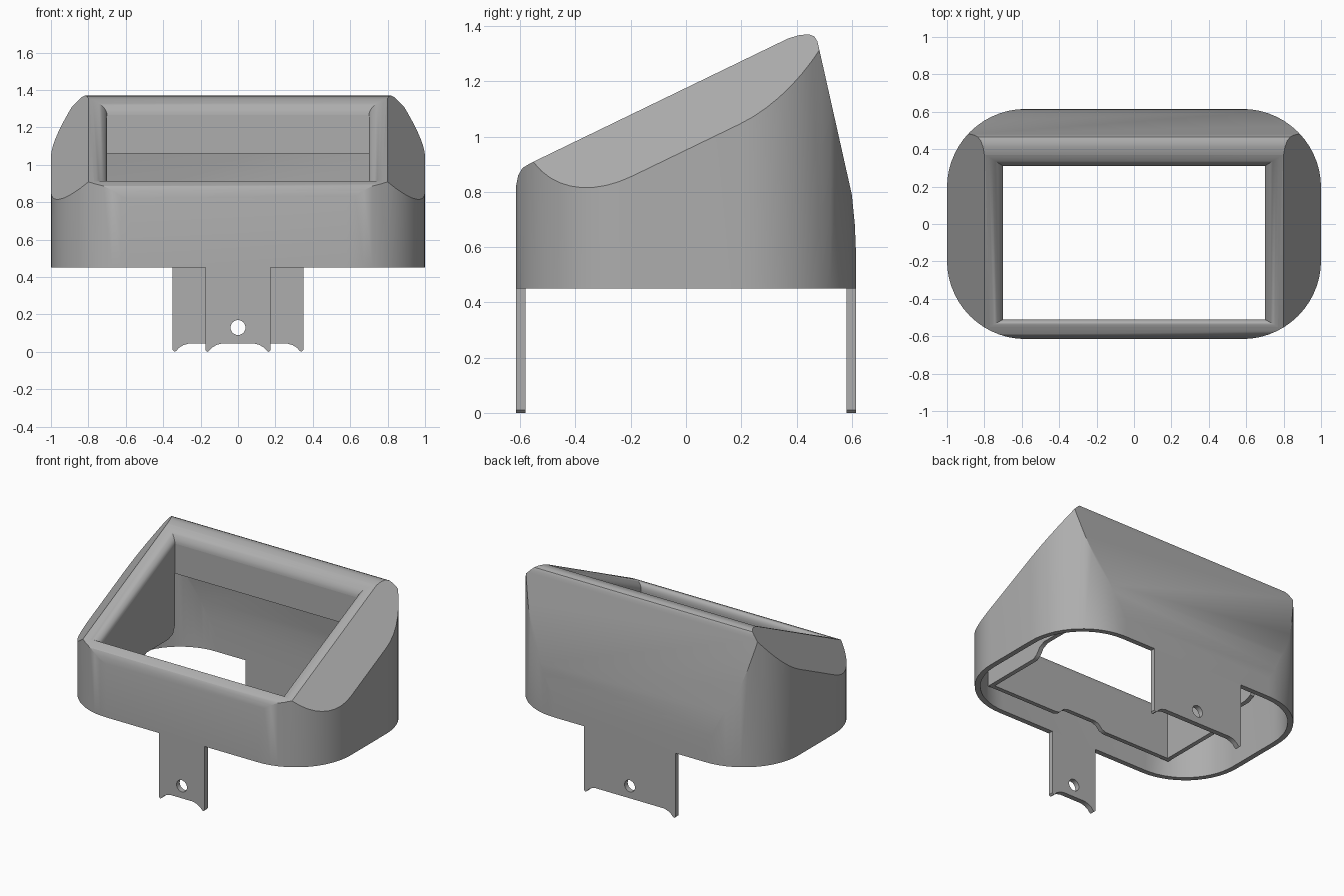
import bpy, bmesh, math
from mathutils import Vector

cube = bpy.data.objects.get("Cube")
if cube:
    bpy.data.objects.remove(cube, do_unlink=True)

grey = bpy.data.materials.new("plain_grey")
grey.use_nodes = True
grey.diffuse_color = (0.42, 0.42, 0.42, 1)
grey.node_tree.nodes["Principled BSDF"].inputs["Base Color"].default_value = grey.diffuse_color

HALF_X, HALF_Y, RADIUS, BASE, WALL = 1.0, 0.615, 0.42, 0.45, 0.035
PLATE, DROP = 0.03, 0.06


def slope(y):
    return 1.176 + 0.484 * y


def finish(bm, name):
    bmesh.ops.recalc_face_normals(bm, faces=bm.faces[:])
    mesh = bpy.data.meshes.new(name)
    bm.to_mesh(mesh)
    bm.free()
    mesh.materials.append(grey)
    obj = bpy.data.objects.new(name, mesh)
    bpy.context.collection.objects.link(obj)
    return obj


def prism(bm, points, place, a, b):
    """Extrude a flat outline from a to b; place maps (u, v, depth) to 3D."""
    face = bm.faces.new([bm.verts.new(place(u, v, a)) for u, v in points])
    out = bmesh.ops.extrude_face_region(bm, geom=[face])
    shift = Vector(place(0, 0, b)) - Vector(place(0, 0, a))
    bmesh.ops.translate(bm, vec=shift, verts=[v for v in out["geom"] if isinstance(v, bmesh.types.BMVert)])


def along_x(u, v, d):
    return (d, u, v)


def along_y(u, v, d):
    return (u, d, v)


def along_z(u, v, d):
    return (u, v, d)


def solid(name, points, place, a, b):
    bm = bmesh.new()
    prism(bm, points, place, a, b)
    return finish(bm, name)


def subtract(obj, cutter):
    mod = obj.modifiers.new("cut", "BOOLEAN")
    mod.operation, mod.solver, mod.object = "DIFFERENCE", "EXACT", cutter
    cutter.hide_render = True
    bpy.context.view_layer.objects.active = obj
    bpy.ops.object.modifier_apply(modifier=mod.name)
    bpy.data.objects.remove(cutter, do_unlink=True)


# Side profile of the housing, from the front edge over the top to the back
side_profile = [(-0.615, 0.82), (-0.607, 0.86), (-0.592, 0.886), (-0.565, slope(-0.565)),
                (0.37, slope(0.37)), (0.41, 1.367), (0.445, 1.37), (0.465, 1.362),
                (0.475, 1.345), (0.48, 1.325), (0.6, 0.79), (0.611, 0.68), (0.615, 0.58)]


def housing_solid(name, inset, bottom):
    """Rounded-rectangle column trimmed by the side profile and the sloping cheeks."""
    bm = bmesh.new()
    outline = []
    steps = 14
    for k, (sx, sy) in enumerate([(1, 1), (-1, 1), (-1, -1), (1, -1)]):
        for i in range(steps + 1):
            a = math.pi / 2 * (k + i / steps)
            outline.append((sx * (HALF_X - RADIUS) + (RADIUS - inset) * math.cos(a),
                            sy * (HALF_Y - RADIUS) + (RADIUS - inset) * math.sin(a)))
    prism(bm, outline, along_z, bottom, 1.6)
    planes = [(Vector((0, y0, z0)), Vector((0, z0 - z1, y1 - y0)).normalized())
              for (y0, z0), (y1, z1) in zip(side_profile, side_profile[1:])]
    for s in (1, -1):
        planes.append((Vector((s * 0.8, 0, slope(0))), Vector((s * 1.125, -0.484, 1)).normalized()))
    for co, no in planes:
        bmesh.ops.bisect_plane(bm, geom=bm.verts[:] + bm.edges[:] + bm.faces[:], dist=1e-6,
                               plane_co=co - no * inset, plane_no=no, clear_outer=True)
        rim = [e for e in bm.edges if e.is_boundary]
        if rim:
            bmesh.ops.contextual_create(bm, geom=rim)
    return finish(bm, name)


# Hollow housing with the sloping window opening
outer_corners = [(-0.77, -0.55), (0.77, -0.55), (0.795, 0.37), (-0.795, 0.37)]
inner_corners = [(-0.7, -0.51), (0.7, -0.51), (0.7, 0.31), (-0.7, 0.31)]
housing = housing_solid("housing_shell", 0, BASE)
subtract(housing, housing_solid("cavity_cutter", WALL, 0.3))
subtract(housing, solid("window_cutter", outer_corners, along_z, 0.75, 1.6))

# Rounded window rim, a closed ring of rectangular loops
bm = bmesh.new()
loops = []
for i in range(9):
    a = math.pi / 2 * i / 8
    s, drop = math.sin(a), DROP * (1 - math.cos(a))
    loop = []
    for (ox, oy), (ix, iy) in zip(outer_corners, inner_corners):
        x, y = ox + (ix - ox) * s, oy + (iy - oy) * s
        loop.append((x, y, slope(y) - drop))
    loops.append(loop)
loops.append([(x + math.copysign(PLATE, x), y + math.copysign(PLATE, y), slope(y) - DROP)
              for x, y in inner_corners])
loops.append([(x, y, z - PLATE) for x, y, z in loops[0]])
rings = [[bm.verts.new(p) for p in loop] for loop in loops]
for r, ring in enumerate(rings):
    after = rings[(r + 1) % len(rings)]
    for j in range(4):
        k = (j + 1) % 4
        bm.faces.new((ring[j], ring[k], after[k], after[j]))
rim = finish(bm, "window_rim")

# Thin walls hanging under the rim
side_wall = [(-0.51, slope(-0.51) - DROP), (0.31, slope(0.31) - DROP), (0.31, 0.7), (0.29, 0.65),
             (0.24, 0.63), (0, 0.63), (-0.04, 0.61), (-0.07, 0.57), (-0.1, 0.55), (-0.51, 0.55)]
walls = [solid("left_inner_wall", side_wall, along_x, 0.7, 0.7 + PLATE),
         solid("right_inner_wall", side_wall, along_x, -0.7, -0.7 - PLATE)]

half_notch = [(0.73, slope(-0.51) - DROP), (0.73, 0.55), (0.2, 0.55), (0.17, 0.56), (0.14, 0.59), (0.11, 0.6)]
front_wall = half_notch + [(-x, z) for x, z in reversed(half_notch)]
walls.append(solid("front_inner_wall", front_wall, along_y, -0.51, -0.51 - PLATE))

top = slope(0.31) - DROP
back_wall = [(-0.73, 1.06), (0.73, 1.06), (0.73, top), (-0.73, top)]
walls.append(solid("back_inner_wall", back_wall, along_y, 0.31, 0.31 + PLATE))


# Mounting tabs with hooked lower corners and a screw hole
def tab(name, w, y0, y1):
    half = [(w, BASE), (w, 0.01), (w - 0.01, 0), (w - 0.02, 0.005), (w - 0.035, 0.022),
            (w - 0.06, 0.037), (w - 0.09, 0.045)]
    obj = solid(name, half + [(-x, z) for x, z in reversed(half)], along_y, y0, y1)
    hole = [(0.04 * math.cos(math.tau * i / 32), 0.13 + 0.04 * math.sin(math.tau * i / 32))
            for i in range(32)]
    subtract(obj, solid("hole_cutter", hole, along_y, y0 - 0.1, y1 + 0.1))
    return obj


tabs = [tab("front_tab", 0.175, -HALF_Y, -HALF_Y + WALL),
        tab("back_tab", 0.35, HALF_Y - WALL, HALF_Y)]

# Smooth curved surfaces, keep creases sharp
bpy.ops.object.select_all(action="DESELECT")
for obj in [housing, rim] + walls + tabs:
    obj.select_set(True)
bpy.context.view_layer.objects.active = housing
bpy.ops.object.shade_smooth_by_angle(angle=math.radians(35))
